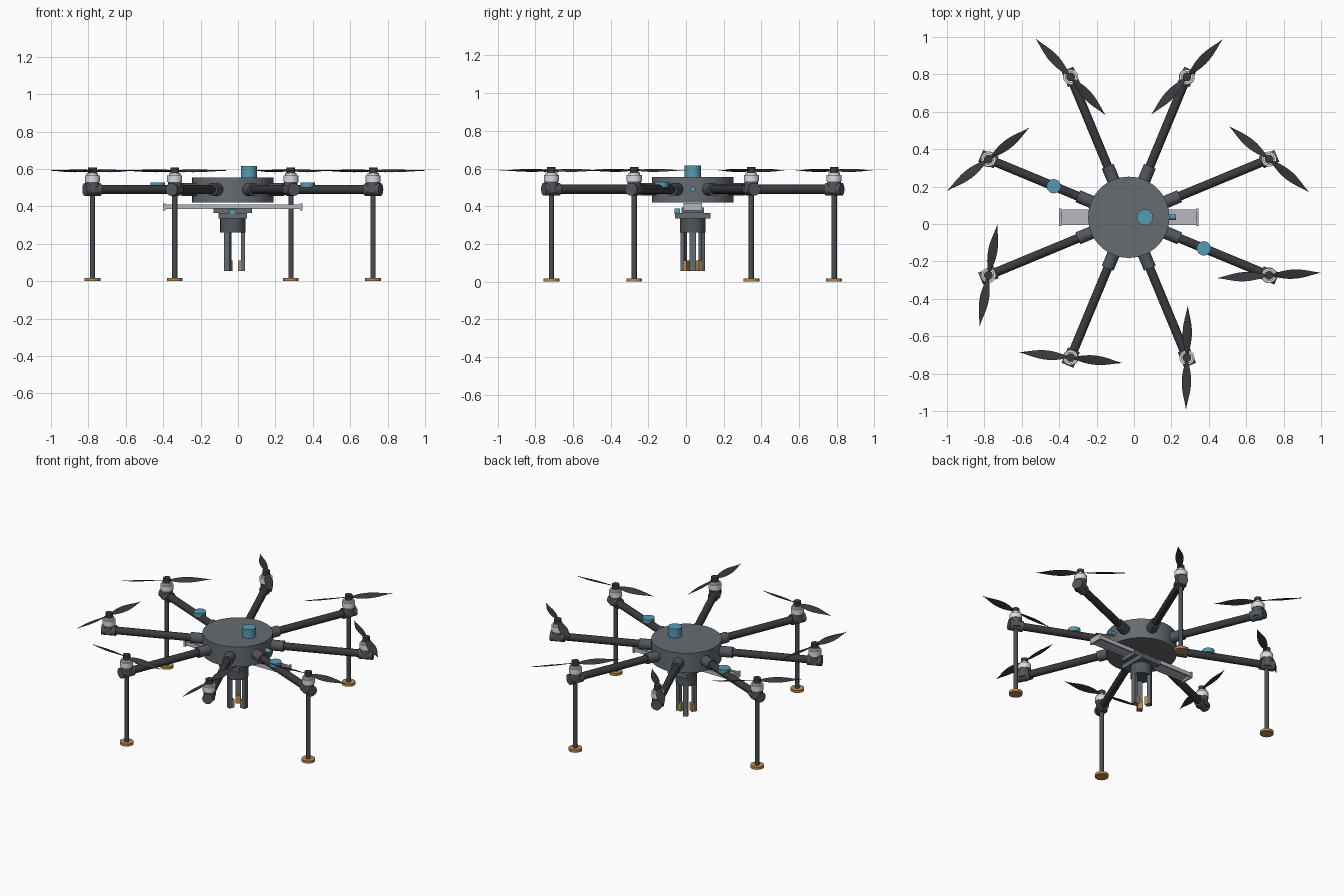
import bpy, bmesh, math
from mathutils import Vector, Matrix

cube = bpy.data.objects.get("Cube")
if cube:
    bpy.data.objects.remove(cube, do_unlink=True)

CENTRE = Vector((-0.028, 0.036, 0))
ARM_Z = 0.49
REACH = 0.812


def material(name, r, g, b):
    m = bpy.data.materials.new(name)
    m.use_nodes = True
    m.diffuse_color = (r, g, b, 1)
    bsdf = next(n for n in m.node_tree.nodes if n.type == "BSDF_PRINCIPLED")
    bsdf.inputs["Base Color"].default_value = (r, g, b, 1)
    bsdf.inputs["Roughness"].default_value = 0.6
    return m


BODY = material("body grey", 0.13, 0.15, 0.165)
FITTING = material("fitting grey", 0.085, 0.095, 0.105)
DARK = material("carbon black", 0.042, 0.042, 0.048)
LEG = material("leg grey", 0.07, 0.075, 0.08)
RAIL = material("rail silver", 0.48, 0.48, 0.53)
WHITE = material("motor white", 0.72, 0.72, 0.74)
BLUE = material("sensor blue", 0.09, 0.33, 0.45)
ORANGE = material("pad orange", 0.52, 0.26, 0.08)


def finish(name, bm, mat, matrix=None, smooth=True):
    if matrix:
        bm.transform(matrix)
    bm.transform(Matrix.Translation(CENTRE))
    bmesh.ops.recalc_face_normals(bm, faces=bm.faces)
    mesh = bpy.data.meshes.new(name)
    bm.to_mesh(mesh)
    bm.free()
    mesh.materials.append(mat)
    obj = bpy.data.objects.new(name, mesh)
    bpy.context.collection.objects.link(obj)
    if smooth:
        bpy.ops.object.select_all(action="DESELECT")
        obj.select_set(True)
        bpy.context.view_layer.objects.active = obj
        bpy.ops.object.shade_smooth_by_angle(angle=math.radians(35))
    return obj


def rod(name, start, end, radius, mat, segments=24):
    """Cylinder between two points."""
    start, end = Vector(start), Vector(end)
    axis = end - start
    bm = bmesh.new()
    bmesh.ops.create_cone(bm, cap_ends=True, segments=segments, radius1=radius,
                          radius2=radius, depth=axis.length)
    turn = axis.to_track_quat("Z", "Y").to_matrix().to_4x4()
    return finish(name, bm, mat, Matrix.Translation((start + end) / 2) @ turn)


def drum(name, x, y, low, high, radius, mat, segments=32):
    return rod(name, (x, y, low), (x, y, high), radius, mat, segments)


def box(name, centre, size, mat, angle=0):
    bm = bmesh.new()
    bmesh.ops.create_cube(bm, size=1)
    matrix = (Matrix.Rotation(angle, 4, "Z") @ Matrix.Translation(centre)
              @ Matrix.Diagonal((*size, 1)))
    return finish(name, bm, mat, matrix, smooth=False)


def propeller(name, x, y, angle):
    """Two leaf-shaped, twisted blades."""
    bm = bmesh.new()
    steps = 12
    for side in range(2):
        turn = Matrix.Rotation(math.pi * side, 4, "Z")
        rings = []
        for i in range(steps + 1):
            t = i / steps
            half = 0.004 + 0.022 * math.sin(math.pi * t ** 0.85) ** 1.2
            half *= 1 - 0.8 * t ** 8
            twist = Matrix.Rotation(math.radians(24 - 16 * t), 4, "X")
            ring = []
            for across, up in ((-half, 0), (0, 0.003), (half, 0), (0, -0.001)):
                p = twist @ Vector((0, across, up))
                p.x = 0.01 + 0.265 * t
                ring.append(bm.verts.new(turn @ p))
            rings.append(ring)
        for a, b in zip(rings, rings[1:]):
            for k in range(4):
                n = (k + 1) % 4
                bm.faces.new((a[k], a[n], b[n], b[k]))
        bm.faces.new(rings[0])
        bm.faces.new(rings[-1])
    finish(name, bm, DARK, Matrix.Translation((x, y, 0.59))
           @ Matrix.Rotation(math.radians(angle), 4, "Z"))


# Central body with its sensors
drum("body", 0, 0, 0.42, 0.555, 0.217, BODY, 64)
drum("top_sensor", 0.086, 0, 0.55, 0.615, 0.043, BLUE)
rod("side_sensor", (0.2, 0, ARM_Z), (0.252, 0, ARM_Z), 0.015, BLUE)

# Arms, motors and propellers
blade_angles = (140.5, 46.5, 132.5, 37.5, 80, 174, 89, 3)
for i, blade_angle in enumerate(blade_angles):
    a = math.radians(22.5 + 45 * i)
    c, s = math.cos(a), math.sin(a)

    def along(r, z=ARM_Z):
        return (c * r, s * r, z)

    x, y, _ = along(REACH)
    rod(f"arm_{i}", along(0.2), along(REACH), 0.024, DARK)
    rod(f"arm_socket_{i}", along(0.18), along(0.295), 0.034, FITTING)
    rod(f"arm_end_clamp_{i}", along(REACH - 0.045), along(REACH + 0.045), 0.034, FITTING)
    drum(f"motor_mount_{i}", x, y, ARM_Z - 0.02, 0.53, 0.036, FITTING)
    drum(f"motor_{i}", x, y, 0.53, 0.565, 0.04, WHITE)
    drum(f"motor_cap_{i}", x, y, 0.565, 0.578, 0.031, WHITE)
    drum(f"propeller_hub_{i}", x, y, 0.575, 0.608, 0.023, DARK)
    propeller(f"propeller_{i}", x, y, blade_angle)
    # Landing legs under every second motor
    if i % 2:
        drum(f"leg_{i}", x, y, 0.01, ARM_Z, 0.014, LEG, 16)
        drum(f"foot_{i}", x, y, 0, 0.017, 0.042, ORANGE)
    # Sensor discs on two opposite arms
    if i in (3, 7):
        drum(f"arm_sensor_{i}", c * 0.434, s * 0.434, 0.5, 0.528, 0.038, BLUE)

# Slide rail under the body
box("rail_web", (0, 0, 0.398), (0.73, 0.08, 0.01), RAIL)
for side in (-1, 1):
    box("rail_edge", (0, side * 0.036, 0.398), (0.73, 0.012, 0.026), RAIL)
    box("rail_end_stop", (side * 0.367, 0, 0.397), (0.014, 0.096, 0.038), RAIL)

# Carriage and gripper
box("carriage", (0, 0, 0.378), (0.206, 0.12, 0.028), BODY)
box("carriage_plate", (0, 0, 0.35), (0.15, 0.19, 0.03), BODY)
box("carriage_sensor", (0, -0.082, 0.373), (0.034, 0.03, 0.028), BLUE)
drum("gripper_base", 0, 0, 0.26, 0.338, 0.067, FITTING)
for i in range(3):
    a = math.radians(120 * i)
    box(f"finger_{i}", (0.055, 0, 0.16), (0.022, 0.033, 0.21), BODY, a)
    box(f"finger_pad_{i}", (0.037, 0, 0.083), (0.016, 0.033, 0.055), ORANGE, a)
